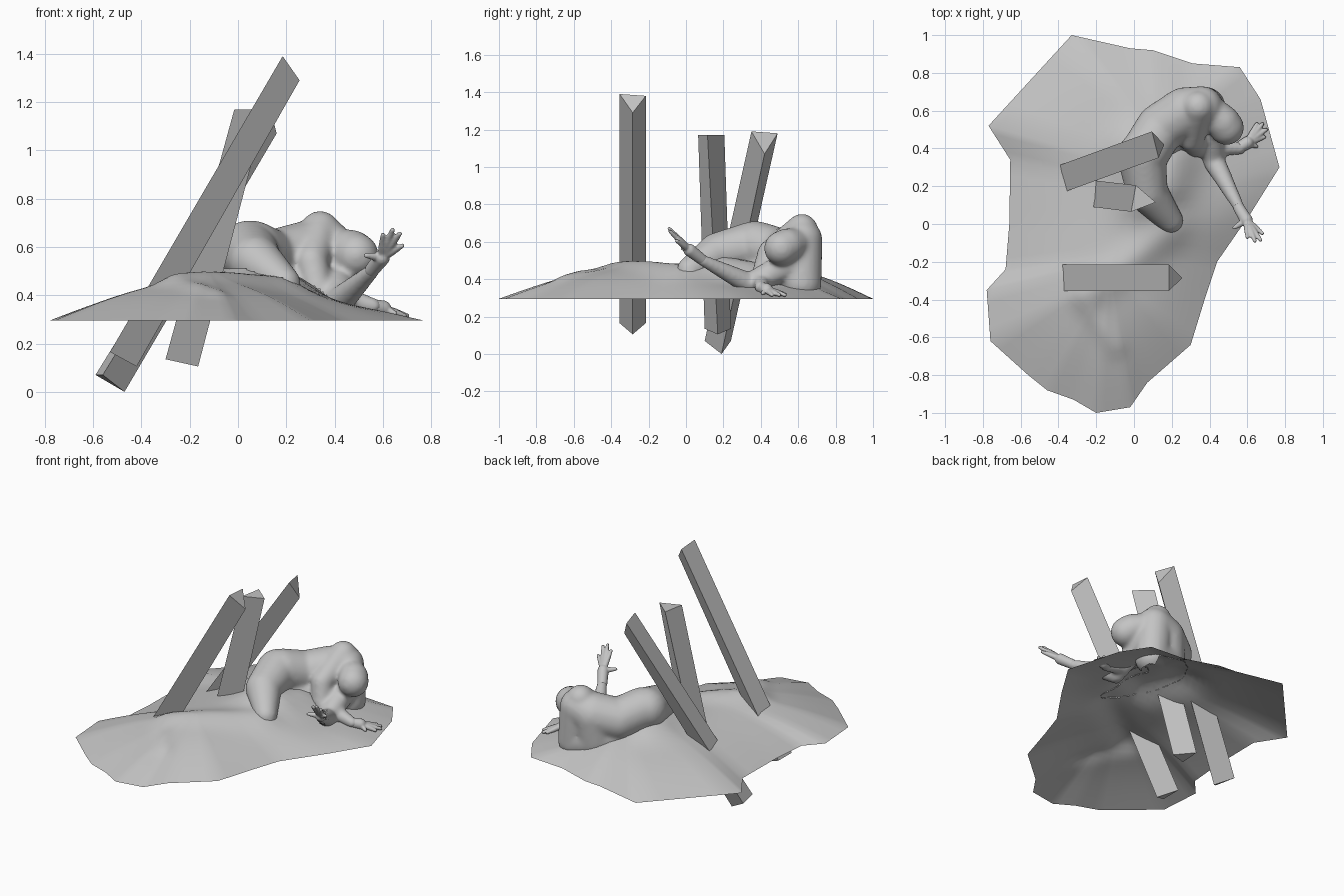
import bpy, bmesh, math
from mathutils import Vector
from mathutils.bvhtree import BVHTree

cube = bpy.data.objects.get("Cube")
if cube:
    bpy.data.objects.remove(cube, do_unlink=True)

stone = bpy.data.materials.new("stone_grey")
stone.use_nodes = True
GREY = (0.55, 0.55, 0.55, 1)
stone.diffuse_color = GREY
stone.node_tree.nodes["Principled BSDF"].inputs["Base Color"].default_value = GREY


def add_object(name, bm, smooth=False):
    mesh = bpy.data.meshes.new(name)
    bm.to_mesh(mesh)
    bm.free()
    mesh.materials.clear()
    mesh.materials.append(stone)
    obj = bpy.data.objects.new(name, mesh)
    bpy.context.collection.objects.link(obj)
    if smooth:
        mesh.polygons.foreach_set("use_smooth", [True] * len(mesh.polygons))
    return obj


# Three-sided beams, given by their bottom and top triangles
def beam(name, bottom, top):
    bm = bmesh.new()
    low = [bm.verts.new(p) for p in bottom]
    high = [bm.verts.new(p) for p in top]
    bm.faces.new(low)
    bm.faces.new(high)
    for i in range(3):
        j = (i + 1) % 3
        bm.faces.new((low[i], low[j], high[j], high[i]))
    bmesh.ops.recalc_face_normals(bm, faces=bm.faces)
    add_object(name, bm)


beam("front_beam",
     [(-.53, -.355, .165), (-.53, -.215, .165), (-.42, -.285, .105)],
     [(.185, -.355, 1.39), (.185, -.215, 1.38), (.255, -.285, 1.29)])
beam("back_beam",
     [(-.56, .10, .07), (-.59, .24, .07), (-.47, .19, 0)],
     [(.13, .35, 1.19), (.095, .49, 1.18), (.16, .42, 1.07)])
beam("middle_beam",
     [(-.3, .10, .135), (-.29, .24, .135), (-.165, .17, .105)],
     [(-.015, .065, 1.17), (.01, .205, 1.17), (.115, .115, 1.17)])


# Draped ground sheet: a mound falling to an angular rim
RIM = [(-.33, 1), (-.02, .93), (.1, .92), (.31, .85), (.56, .83), (.67, .66),
       (.77, .3), (.62, .06), (.44, -.2), (.38, -.38), (.3, -.64), (.07, -.84),
       (-.02, -.97), (-.2, -1), (-.32, -.93), (-.46, -.88), (-.56, -.8),
       (-.76, -.62), (-.78, -.35), (-.68, -.24), (-.66, 0), (-.655, .34), (-.77, .52)]
BASE = .295
# folds: start, end, width, height
FOLDS = [((.2, -.03), (-.22, -.35), .09, .035),
         ((-.28, -.4), (-.1, -.65), .05, .015),
         ((-.02, .4), (.05, .15), .13, .07),
         ((.2, .2), (.25, .35), .1, .04)]


def fold_height(p):
    total = 0
    for a, b, width, height in FOLDS:
        a, b = Vector(a), Vector(b)
        t = max(0, min(1, (p - a).dot(b - a) / (b - a).length_squared))
        total += height * math.exp(-((p - a.lerp(b, t)).length / width) ** 2)
    return total


def sheet_point(rim, s):
    y = max(-.27, min(.45, rim.y * .55))
    p = rim.lerp(Vector((.35 * y - .03, y)), s)
    rise = .168 * math.sin(s * math.pi / 2)
    if p.y > 0 and p.x > .2:
        rise *= 1 - min(.35, (p.x - .2) * 1.5) * min(1, p.y * 4)
    return p.x, p.y, BASE + rise + fold_height(p) * min(1, s * 4)


rim = []
for i, a in enumerate(RIM):
    b = Vector(RIM[(i + 1) % len(RIM)])
    rim += [Vector(a).lerp(b, k / 4) for k in range(4)]
bm = bmesh.new()
STEPS = 18
rings = [[bm.verts.new(sheet_point(p, .96 * k / STEPS)) for p in rim]
         for k in range(STEPS + 1)]
n = len(rim)
for outer, inner in zip(rings, rings[1:]):
    for i in range(n):
        j = (i + 1) % n
        bm.faces.new((outer[i], inner[i], inner[j], outer[j]))
cap = bm.faces.new(rings[-1])
bmesh.ops.triangulate(bm, faces=[cap])
bmesh.ops.recalc_face_normals(bm, faces=bm.faces)
if sum(f.normal.z for f in bm.faces) < 0:
    bmesh.ops.reverse_faces(bm, faces=bm.faces)
ground = BVHTree.FromBMesh(bm)
add_object("ground_sheet", bm, True)


# Tapered capsule: the hull of two balls (x, y, z, radius)
def add_capsule(bm, *balls):
    part = bmesh.new()
    for x, y, z, r in balls:
        made = bmesh.ops.create_icosphere(part, subdivisions=3, radius=r)
        bmesh.ops.translate(part, verts=made["verts"], vec=(x, y, z))
    bmesh.ops.delete(part, geom=list(part.edges), context="EDGES_FACES")
    hull = bmesh.ops.convex_hull(part, input=list(part.verts))
    inside = [v for v in hull["geom_interior"] if isinstance(v, bmesh.types.BMVert)]
    bmesh.ops.delete(part, geom=inside, context="VERTS")
    bmesh.ops.recalc_face_normals(part, faces=part.faces)
    temp = bpy.data.meshes.new("temp")
    part.to_mesh(temp)
    part.free()
    bm.from_mesh(temp)
    bpy.data.meshes.remove(temp)


# Chains of capsules fused into one skin
def fused(name, chains, voxel, smoothing):
    bm = bmesh.new()
    for chain in chains:
        for a, b in zip(chain, chain[1:]):
            add_capsule(bm, a, b)
    rough = add_object("rough_shape", bm)
    remesh = rough.modifiers.new("fuse", "REMESH")
    remesh.mode = "VOXEL"
    remesh.voxel_size = voxel
    soften = rough.modifiers.new("soften", "SMOOTH")
    soften.iterations = smoothing
    graph = bpy.context.evaluated_depsgraph_get()
    result = rough.evaluated_get(graph).to_mesh()
    skin = bmesh.new()
    skin.from_mesh(result)
    bpy.data.objects.remove(rough, do_unlink=True)
    # remove what is buried; the resting forearm stays whole
    buried = []
    for v in skin.verts:
        hit = ground.ray_cast(Vector((v.co.x, v.co.y, 2)), Vector((0, 0, -1)))[0]
        depth = .07 if v.co.x > .4 else .01
        if v.co.z < BASE or (hit and v.co.z < hit.z - depth):
            buried.append(v)
    bmesh.ops.delete(skin, geom=buried, context="VERTS")
    add_object(name, skin, True)


torso = [(.06, .38, .58, .13), (.14, .51, .54, .13), (.27, .59, .57, .135), (.36, .62, .61, .11)]
flank = [(.08, .41, .42, .13), (.26, .57, .42, .14), (.38, .62, .38, .105)]
side = [(.27, .59, .57, .135), (.26, .57, .42, .14)]
shoulder = [(.36, .62, .61, .11), (.38, .62, .38, .105)]
thigh = [(.04, .36, .58, .13), (.07, .17, .54, .11), (.19, .02, .45, .07), (.21, .01, .34, .06)]
head = [(.4, .61, .6, .075), (.47, .54, .58, .092), (.49, .51, .565, .093)]
bent_arm = [(.34, .62, .665, .085), (.305, .45, .54, .068), (.33, .41, .42, .06), (.56, .4, .355, .034)]
reaching_arm = [(.4, .6, .5, .08), (.42, .34, .375, .06), (.56, .08, .505, .03)]
fused("crouching_figure", [torso, flank, side, shoulder, thigh, head, bent_arm, reaching_arm],
      .012, 10)


# Hands: a palm with five fingers
def hand(name, wrist, palm, tips):
    chains = [[wrist + (.03,), palm + (.034,)]]
    for tip in tips:
        middle = tuple(Vector(palm).lerp(Vector(tip), .5))
        chains.append([palm + (.018,), middle + (.016,), tip + (.01,)])
    fused(name, chains, .006, 2)


hand("resting_hand", (.55, .4, .355), (.6, .43, .345),
     [(.65, .41, .325), (.69, .46, .315), (.7, .5, .315), (.68, .53, .315), (.65, .53, .32)])
hand("raised_hand", (.555, .085, .505), (.595, .02, .555),
     [(.53, -.02, .565), (.6, -.07, .65), (.64, -.09, .67), (.67, -.085, .655), (.68, -.05, .605)])
